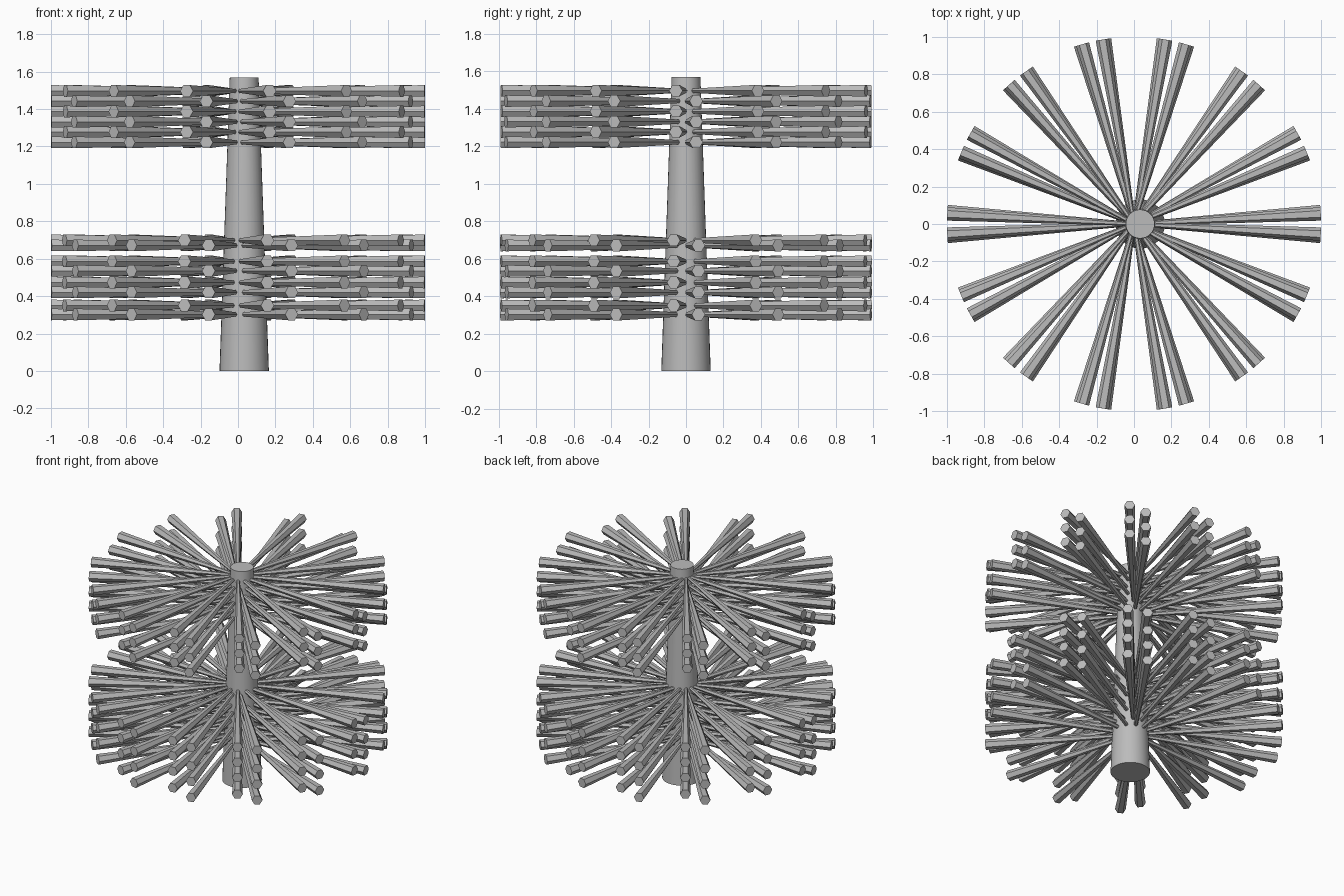
import bpy, bmesh, math
from mathutils import Matrix, Vector

if "Cube" in bpy.data.objects:
    bpy.data.objects.remove(bpy.data.objects["Cube"])

grey = bpy.data.materials.new("plain grey")
grey.diffuse_color = (0.5, 0.5, 0.5, 1)
grey.use_nodes = True
grey.node_tree.nodes["Principled BSDF"].inputs["Base Color"].default_value = grey.diffuse_color


def make_object(name, bm):
    mesh = bpy.data.meshes.new(name)
    bm.to_mesh(mesh)
    bm.free()
    obj = bpy.data.objects.new(name, mesh)
    bpy.context.collection.objects.link(obj)
    mesh.materials.append(grey)
    return obj


# Tapered round trunk, slightly off the centre of the spokes
bm = bmesh.new()
bmesh.ops.create_cone(bm, cap_ends=True, segments=32, radius1=0.132, radius2=0.077,
                      depth=1.57, matrix=Matrix.Translation((0.033, 0, 0.785)))
trunk = make_object("trunk", bm)
bpy.context.view_layer.objects.active = trunk
trunk.select_set(True)
bpy.ops.object.shade_smooth_by_angle(angle=math.radians(35))


# One ring of 14 hexagonal spokes that thicken outwards
def spoke_ring(name, z, offset_degrees):
    bm = bmesh.new()
    for i in range(14):
        angle = math.radians(offset_degrees) + i * math.tau / 14
        matrix = (Matrix.Translation((0, 0, z)) @ Matrix.Rotation(angle, 4, 'Z')
                  @ Matrix.Translation((0.5, 0, 0))
                  @ Matrix.Rotation(math.pi / 2, 4, 'Y')
                  @ Matrix.Rotation(math.pi / 2, 4, 'Z'))
        # turn the hexagon so that a corner points up
        verts = bmesh.ops.create_cone(bm, cap_ends=True, segments=6, radius1=0.01,
                                      radius2=0.036, depth=1.0)["verts"]
        corner = max(verts, key=lambda v: v.co.x + v.co.z)
        twist = -math.atan2(corner.co.y, corner.co.x) + math.pi / 2
        bmesh.ops.transform(bm, verts=verts,
                            matrix=matrix @ Matrix.Rotation(twist, 4, 'Z')
                            @ Matrix.Rotation(math.pi / 2, 4, 'Z'))
    make_object(name, bm)


# Upper and lower bands: rings alternate between two turned positions
upper = [1.497 - 0.055 * i for i in range(6)]
lower = [0.698, 0.671, 0.586, 0.535, 0.473, 0.42, 0.35, 0.302]
for band, heights, turn in (("upper", upper, 3.1), ("lower", lower, 3.8)):
    for i, z in enumerate(heights):
        spoke_ring(f"{band}_spoke_ring_{i + 1}", z, turn if i % 2 else -turn)
